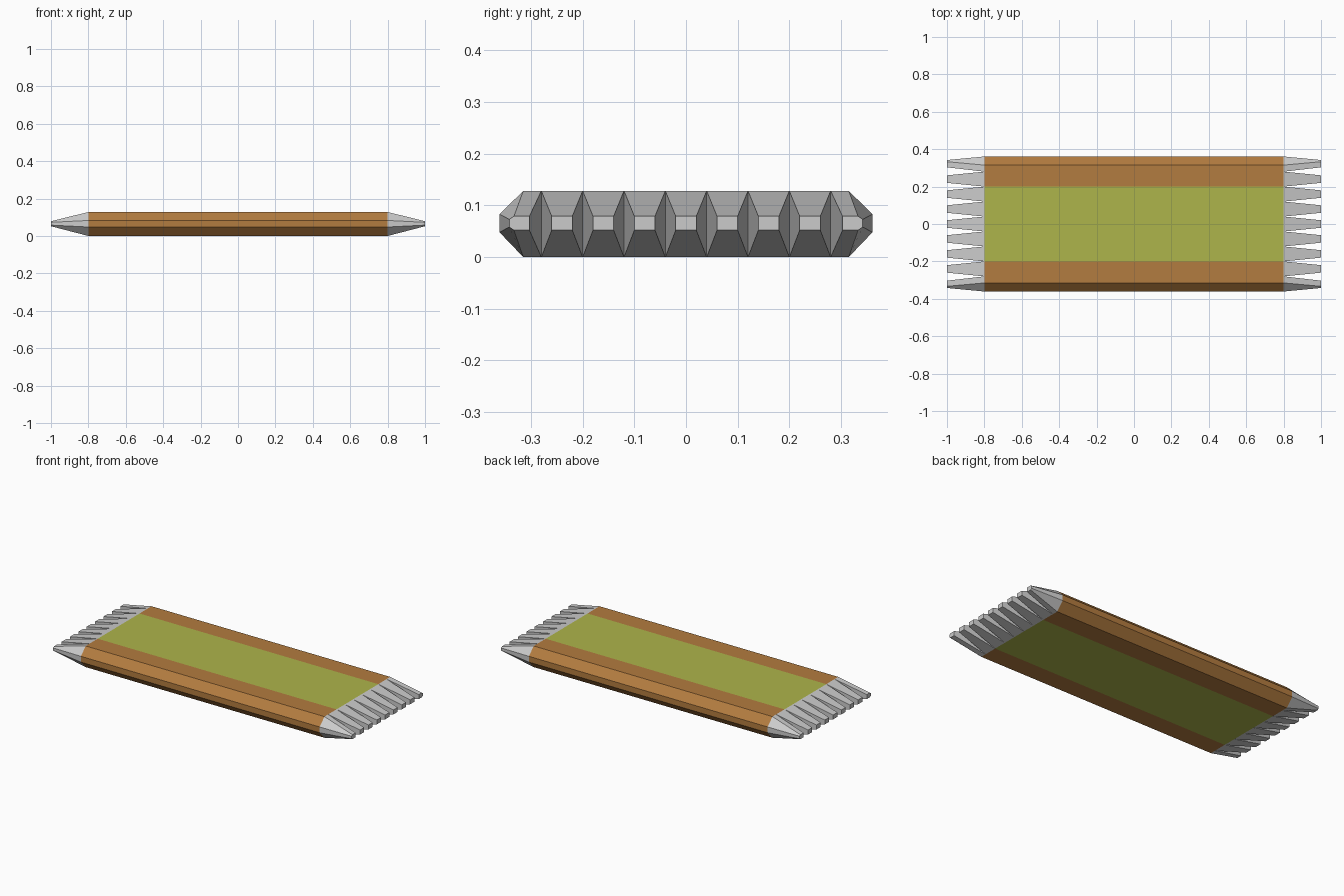
import bpy, bmesh

if "Cube" in bpy.data.objects:
    bpy.data.objects.remove(bpy.data.objects["Cube"])

H, LO, HI = 0.128, 0.048, 0.083      # thickness and edge-facet heights
BASE, TIP = 0.80, 1.0                # x where the teeth begin and end


def material(name, rgb):
    m = bpy.data.materials.new(name)
    m.diffuse_color = (*rgb, 1)
    m.use_nodes = True
    m.node_tree.nodes["Principled BSDF"].inputs["Base Color"].default_value = m.diffuse_color
    return m


def loft(name, rings, closed=False, cap_end=False, mat=None, mirror=None):
    """Skin matching point rings, optionally capping the last one."""
    bm = bmesh.new()
    vs = [[bm.verts.new(p) for p in r] for r in rings]
    n = len(vs[0])
    for a, b in zip(vs, vs[1:]):
        for i in range(n if closed else n - 1):
            j = (i + 1) % n
            bm.faces.new((a[i], a[j], b[j], b[i]))
    if cap_end:
        bm.faces.new(vs[-1])
    bmesh.ops.remove_doubles(bm, verts=bm.verts, dist=1e-5)
    bmesh.ops.recalc_face_normals(bm, faces=bm.faces)
    me = bpy.data.meshes.new(name)
    bm.to_mesh(me)
    bm.free()
    ob = bpy.data.objects.new(name, me)
    bpy.context.collection.objects.link(ob)
    if mat:
        me.materials.append(mat)
    if mirror:
        mod = ob.modifiers.new("Mirror", 'MIRROR')
        mod.use_axis = mirror
        mod.use_clip = False
        mod.use_mirror_merge = False
    return ob


def section(x, pts):
    return [(x, y, z) for y, z in pts]


orange = material("orange_border", (0.45, 0.20, 0.05))
green = material("yellow_green_panel", (0.42, 0.46, 0.07))

# Orange borders along both long edges, with bevelled sides
rail = [(0.2, H), (0.315, H), (0.361, HI), (0.361, LO), (0.315, 0), (0.2, 0)]
rail_ob = loft("side_border", [section(-BASE, rail), section(BASE, rail)],
               mat=orange, mirror=(False, True, False))

# Central panel, one box-like sleeve showing on top and bottom
panel = [(-0.2, 0), (0.2, 0), (0.2, H), (-0.2, H)]
loft("centre_panel", [section(-BASE, panel), section(BASE, panel)],
     closed=True, mat=green)


# Orient the open border's faces outward
bm = bmesh.new()
bm.from_mesh(rail_ob.data)
for f in bm.faces:
    f.normal_update()
    c = f.calc_center_median()
    if f.normal.y * (c.y - 0.25) + f.normal.z * (c.z - H / 2) < 0:
        f.normal_flip()
bm.to_mesh(rail_ob.data)
bm.free()

# Crimped teeth across each end
for k in range(-3, 4):
    y = k * 0.08
    base = [(y - .04, 0), (y + .04, 0), (y + .04, H), (y - .04, H)]
    tip = [(y - .02, LO + .004), (y + .02, LO + .004),
           (y + .02, HI - .004), (y - .02, HI - .004)]
    loft("end_tooth", [section(BASE, base), section(TIP, tip)],
         closed=True, cap_end=True, mirror=(True, False, False))

# Outer teeth follow the bevelled corner of the body
base = [(.28, 0), (.315, 0), (.361, LO), (.361, HI), (.315, H), (.28, H)]
tip = [(.303, LO + .004), (.333, LO + .004), (.342, LO + .010),
       (.342, HI - .010), (.333, HI - .004), (.303, HI - .004)]
loft("corner_tooth", [section(BASE, base), section(TIP, tip)],
     closed=True, cap_end=True, mirror=(True, True, False))
